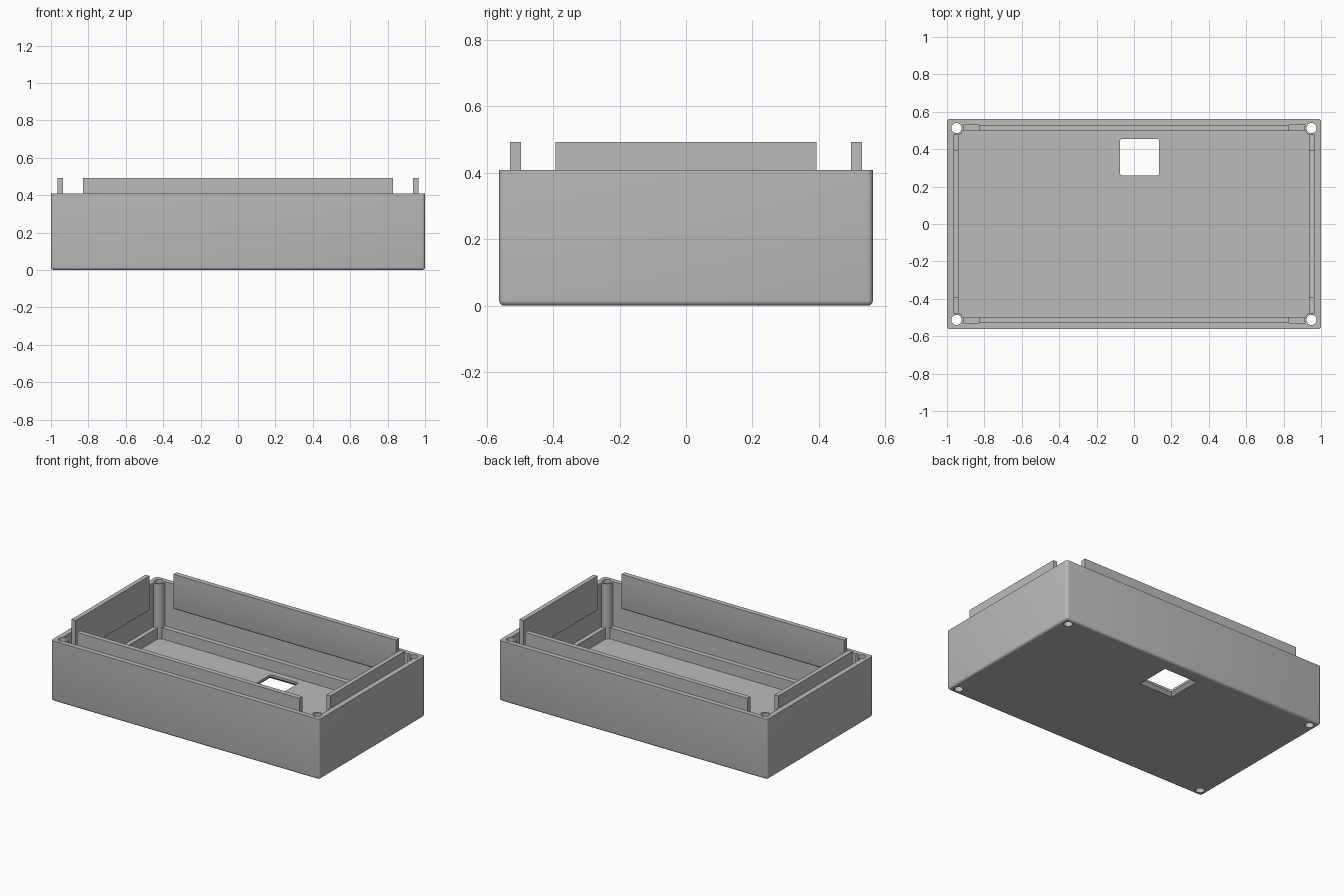
import bpy, bmesh, math
from mathutils import Vector, Matrix

cube = bpy.data.objects.get("Cube")
if cube:
    bpy.data.objects.remove(cube, do_unlink=True)

GREY = (0.5, 0.5, 0.5, 1)
plastic = bpy.data.materials.new("grey plastic")
plastic.use_nodes = True
plastic.diffuse_color = GREY
plastic.node_tree.nodes["Principled BSDF"].inputs["Base Color"].default_value = GREY

HALF_X, HALF_Y, RIM = 1.0, 0.5625, 0.408      # outer size
WALL_X, WALL_Y = 0.965, 0.53                  # inside of walls
LEDGE_X, LEDGE_Y, LEDGE_Z = 0.935, 0.497, 0.11
FLOOR, TAB_LOW, TAB_TOP = 0.035, 0.255, 0.493
POST_X, POST_Y = 0.949, 0.513


def finish(name, bm):
    bmesh.ops.recalc_face_normals(bm, faces=bm.faces)
    mesh = bpy.data.meshes.new(name)
    bm.to_mesh(mesh)
    bm.free()
    mesh.materials.append(plastic)
    ob = bpy.data.objects.new(name, mesh)
    bpy.context.collection.objects.link(ob)
    return ob


def box_bm(lo, hi):
    lo, hi = Vector(lo), Vector(hi)
    bm = bmesh.new()
    bmesh.ops.create_cube(bm, size=1)
    bmesh.ops.scale(bm, vec=hi - lo, verts=bm.verts)
    bmesh.ops.translate(bm, vec=(lo + hi) / 2, verts=bm.verts)
    return bm


def box(name, lo, hi):
    return finish(name, box_bm(lo, hi))


def cylinder(name, x, y, r, z0, z1):
    bm = bmesh.new()
    bmesh.ops.create_cone(bm, cap_ends=True, segments=32, radius1=r, radius2=r, depth=z1 - z0,
                          matrix=Matrix.Translation((x, y, (z0 + z1) / 2)))
    return finish(name, bm)


def combine(target, tool, operation):
    tool.hide_render = True
    mod = target.modifiers.new(operation.lower(), "BOOLEAN")
    mod.operation, mod.solver, mod.object = operation, "EXACT", tool
    bpy.context.view_layer.objects.active = target
    bpy.ops.object.modifier_apply(modifier=mod.name)
    bpy.data.objects.remove(tool, do_unlink=True)


def smooth(ob):
    bpy.ops.object.select_all(action="DESELECT")
    ob.select_set(True)
    bpy.context.view_layer.objects.active = ob
    bpy.ops.object.shade_smooth_by_angle(angle=math.radians(35))


# Tray: rounded on its upright and bottom edges
bm = box_bm((-HALF_X, -HALF_Y, 0), (HALF_X, HALF_Y, RIM))
rounded = [e for e in bm.edges if min(v.co.z for v in e.verts) < RIM / 2]
bmesh.ops.bevel(bm, geom=rounded, offset=0.016, segments=4, profile=0.5, affect="EDGES")
tray = finish("tray", bm)

# Cavity with a stepped ledge around the floor
combine(tray, box("cavity", (-WALL_X, -WALL_Y, LEDGE_Z), (WALL_X, WALL_Y, 1)), "DIFFERENCE")
combine(tray, box("floor_recess", (-LEDGE_X, -LEDGE_Y, FLOOR),
                  (LEDGE_X, LEDGE_Y, RIM / 2)), "DIFFERENCE")

# Corner screw posts with through holes
corners = [(sx * POST_X, sy * POST_Y) for sx in (-1, 1) for sy in (-1, 1)]
for x, y in corners:
    combine(tray, cylinder("post", x, y, 0.038, FLOOR / 2, RIM), "UNION")
for x, y in corners:
    combine(tray, cylinder("screw_hole", x, y, 0.027, -0.1, 0.6), "DIFFERENCE")

# Floor window, flared towards the underside
bm = box_bm((-0.075, 0.26, -0.1), (0.135, 0.455, 0.2))
upright = [e for e in bm.edges if abs(e.verts[0].co.z - e.verts[1].co.z) > 0.1]
bmesh.ops.bevel(bm, geom=upright, offset=0.012, segments=3, profile=0.5, affect="EDGES")
combine(tray, finish("window_cutter", bm), "DIFFERENCE")
bm = box_bm((-0.095, 0.24, -0.02), (0.155, 0.475, 0.02))
centre = Vector((0.03, 0.3575, 0))
for v in bm.verts:
    if v.co.z > 0:
        v.co.x += math.copysign(0.02, centre.x - v.co.x)
        v.co.y += math.copysign(0.02, centre.y - v.co.y)
    else:
        v.co.x -= math.copysign(0.02, centre.x - v.co.x)
        v.co.y -= math.copysign(0.02, centre.y - v.co.y)
combine(tray, finish("flare_cutter", bm), "DIFFERENCE")
smooth(tray)


# Locating tabs inside the walls, rounded at the lower inner edge
def tab(name, half_length, inner, outer, angle):
    bm = box_bm((-half_length, inner, TAB_LOW), (half_length, outer, TAB_TOP))
    edge = [e for e in bm.edges
            if all(v.co.z < RIM and v.co.y < (inner + outer) / 2 for v in e.verts)]
    bmesh.ops.bevel(bm, geom=edge, offset=0.015, segments=3, profile=0.5, affect="EDGES")
    bmesh.ops.rotate(bm, verts=bm.verts, matrix=Matrix.Rotation(math.radians(angle), 3, "Z"))
    smooth(finish(name, bm))


tab("back_tab", 0.83, LEDGE_Y, WALL_Y, 0)
tab("front_tab", 0.83, LEDGE_Y, WALL_Y, 180)
tab("right_tab", 0.393, LEDGE_X, WALL_X, 90)
tab("left_tab", 0.393, LEDGE_X, WALL_X, -90)
